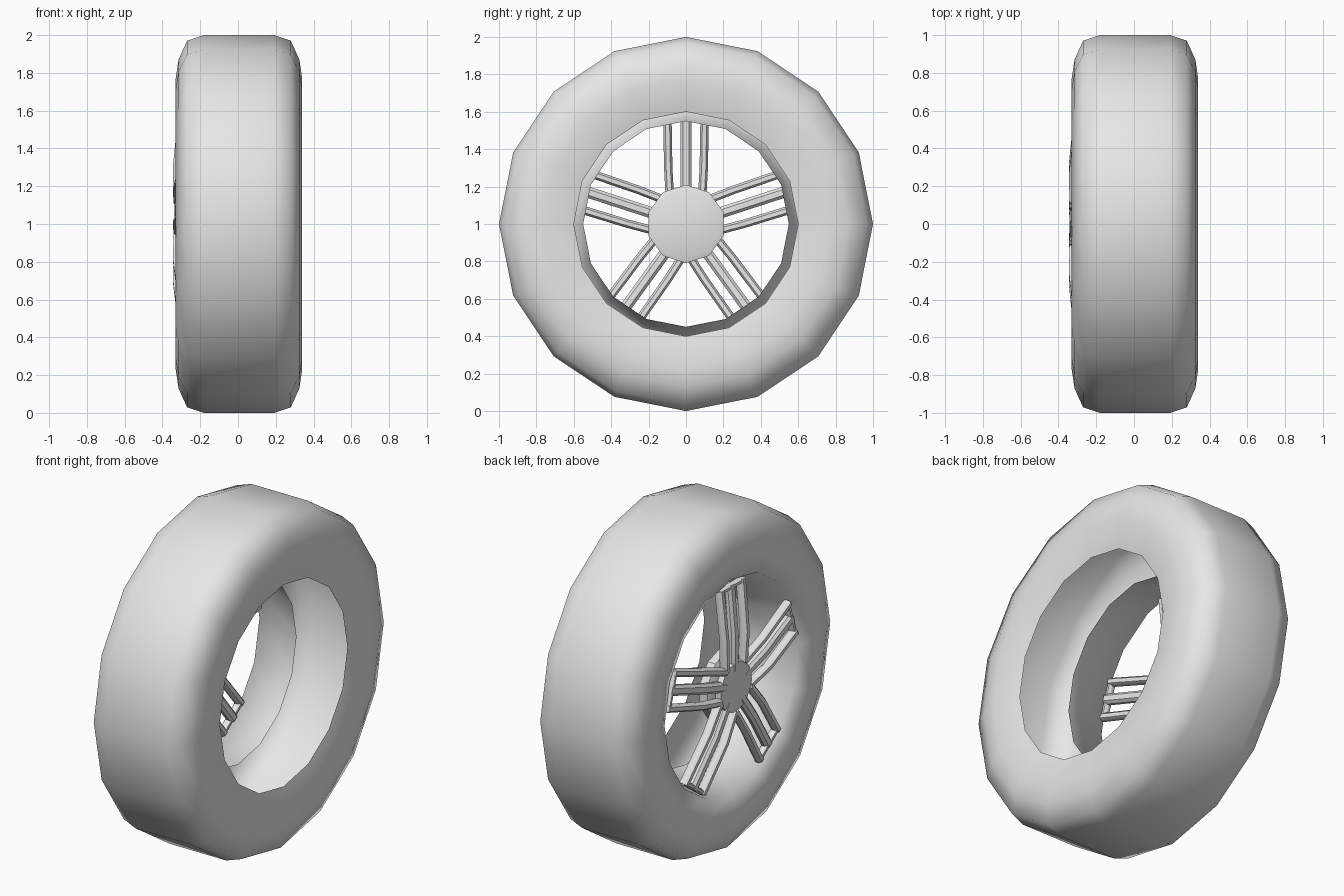
import bpy, bmesh, math
from mathutils import Vector, Matrix

cube = bpy.data.objects.get("Cube")
if cube:
    bpy.data.objects.remove(cube, do_unlink=True)

grey = bpy.data.materials.new("light_grey")
grey.use_nodes = True
grey.diffuse_color = (0.8, 0.8, 0.8, 1)
grey.node_tree.nodes["Principled BSDF"].inputs["Base Color"].default_value = (0.8, 0.8, 0.8, 1)


def finish(bm, name, smooth_angle):
    mesh = bpy.data.meshes.new(name)
    bm.to_mesh(mesh)
    bm.free()
    mesh.materials.append(grey)
    obj = bpy.data.objects.new(name, mesh)
    bpy.context.collection.objects.link(obj)
    obj.location.z = 1
    bpy.ops.object.select_all(action='DESELECT')
    obj.select_set(True)
    bpy.context.view_layer.objects.active = obj
    bpy.ops.object.shade_smooth_by_angle(angle=math.radians(smooth_angle))
    return obj


def lathe(bm, profile, sides):
    """Spin (x, radius) points about the x axis; returns the rings."""
    rings = []
    for x, r in profile:
        angles = [2 * math.pi * i / sides for i in range(sides)]
        rings.append([bm.verts.new((x, r * math.sin(a), r * math.cos(a))) for a in angles])
    for a, b in zip(rings, rings[1:]):
        for i in range(sides):
            j = (i + 1) % sides
            bm.faces.new((a[i], b[i], b[j], a[j]))
    return rings


def bar(bm, path, width, depth, turn):
    """Bar with a chamfered section along (x, y, z) points, rotated about the axle."""
    w, d = width / 2, depth / 2
    section = [(-d, w * .5), (-d * .4, w), (d * .4, w), (d, w * .5),
               (d, -w * .5), (d * .4, -w), (-d * .4, -w), (-d, -w * .5)]
    rings = []
    for n, p in enumerate(path):
        ahead = Vector(path[min(n + 1, len(path) - 1)])
        along = (ahead - Vector(path[max(n - 1, 0)])).normalized()
        side = along.cross(Vector((1, 0, 0))).normalized()
        up = side.cross(along)
        rings.append([bm.verts.new(turn @ (Vector(p) + up * u + side * s)) for u, s in section])
    for a, b in zip(rings, rings[1:]):
        for i in range(8):
            j = (i + 1) % 8
            bm.faces.new((a[i], a[j], b[j], b[i]))
    bm.faces.new(rings[0])
    bm.faces.new(rings[-1])


# Hollow tyre shell, running on into the tapered rim
bm = bmesh.new()
lathe(bm, [(.30, .60), (.34, .77), (.325, .87), (.28, .97), (.19, 1), (-.18, 1),
           (-.27, .97), (-.315, .87), (-.33, .77), (-.30, .63), (0, .55)], 16)
# Outward normals: the tread must face away from the axle
bm.normal_update()
tread = max(bm.faces, key=lambda f: f.calc_center_median().z)
if tread.normal.z < 0:
    bmesh.ops.reverse_faces(bm, faces=bm.faces[:])
finish(bm, "tyre_and_rim", 180)

# Ten-sided hub behind the spokes
bm = bmesh.new()
rings = lathe(bm, [(-.22, .18), (-.23, .21), (-.28, .21), (-.30, .17)], 10)
bm.faces.new(rings[0])
bm.faces.new(rings[-1])
bmesh.ops.recalc_face_normals(bm, faces=bm.faces[:])
finish(bm, "hub", 30)

# Five spoke groups: two outer bars, a middle bar and an end bar each
bm = bmesh.new()
for k in range(5):
    turn = Matrix.Rotation(k * math.tau / 5, 3, 'X')
    for s in (-1, 1):
        bar(bm, [(-.315, s * .085, .12), (-.32, s * .095, .30), (-.29, s * .10, .60)], .045, .05, turn)
    bar(bm, [(-.31, 0, .10), (-.312, 0, .30), (-.285, 0, .60)], .06, .05, turn)
    bar(bm, [(-.29, -.11, .59), (-.29, .11, .59)], .03, .04, turn)
bmesh.ops.recalc_face_normals(bm, faces=bm.faces[:])
finish(bm, "spokes", 40)

# Centre plate joining the spokes
bm = bmesh.new()
rings = lathe(bm, [(-.29, .16), (-.33, .15), (-.335, .10)], 10)
bm.faces.new(rings[0])
bm.faces.new(rings[-1])
bmesh.ops.recalc_face_normals(bm, faces=bm.faces[:])
finish(bm, "centre_plate", 30)
